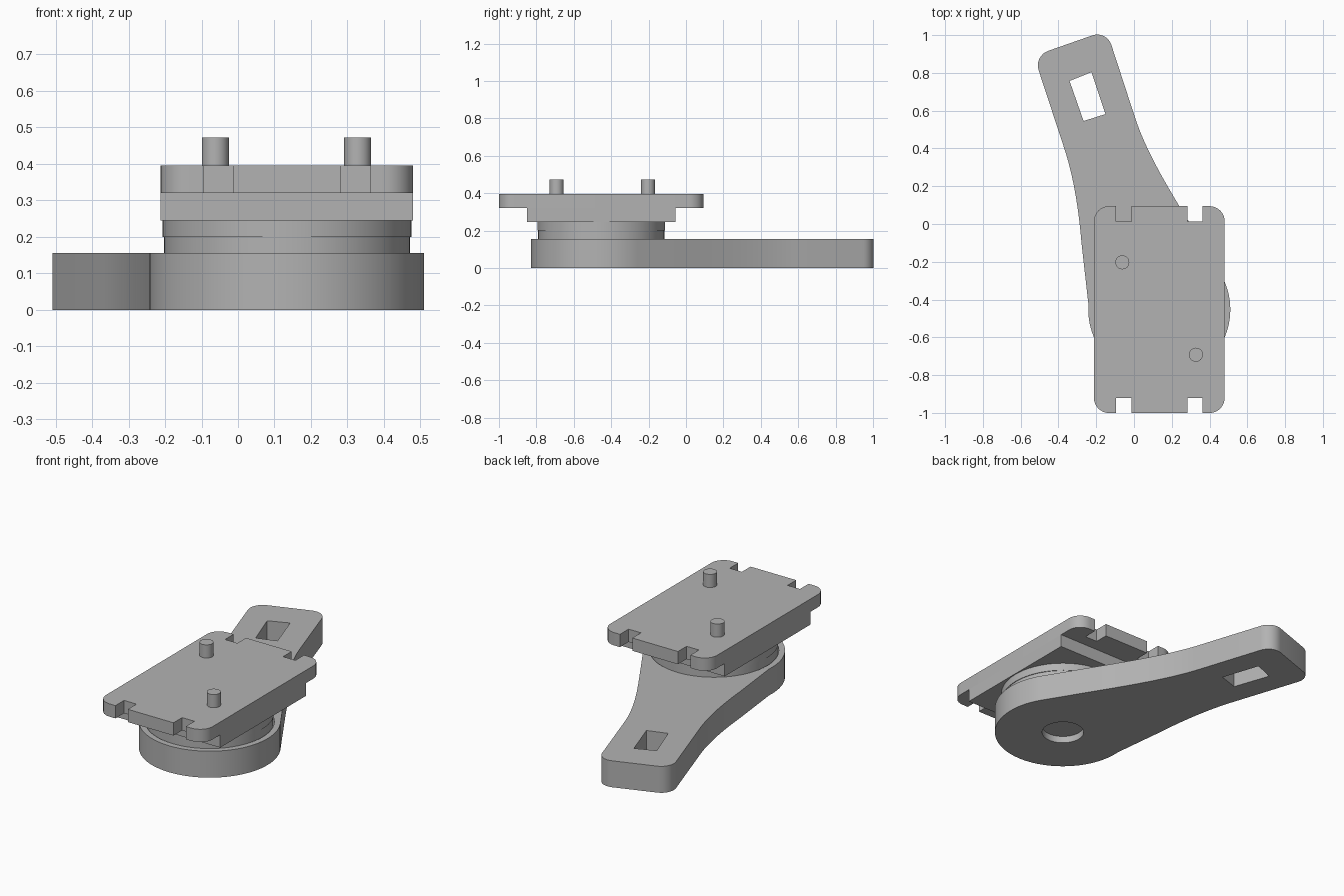
import bpy, bmesh, math
from mathutils import Vector
from mathutils.geometry import interpolate_bezier

cube = bpy.data.objects.get("Cube")
if cube:
    bpy.data.objects.remove(cube, do_unlink=True)

grey = bpy.data.materials.new("plain grey")
grey.use_nodes = True
grey.diffuse_color = (0.45, 0.45, 0.45, 1)
grey.node_tree.nodes["Principled BSDF"].inputs["Base Color"].default_value = grey.diffuse_color

HUB = Vector((0.134, -0.453))


def prism(name, outline, z0, z1):
    """Extrude a closed 2D outline from z0 to z1."""
    bm = bmesh.new()
    face = bm.faces.new([bm.verts.new((p[0], p[1], z0)) for p in outline])
    top = bmesh.ops.extrude_face_region(bm, geom=[face])["geom"]
    bmesh.ops.translate(bm, vec=(0, 0, z1 - z0),
                        verts=[v for v in top if isinstance(v, bmesh.types.BMVert)])
    bmesh.ops.recalc_face_normals(bm, faces=bm.faces)
    mesh = bpy.data.meshes.new(name)
    bm.to_mesh(mesh)
    bm.free()
    mesh.materials.append(grey)
    obj = bpy.data.objects.new(name, mesh)
    bpy.context.collection.objects.link(obj)
    return obj


def arc(centre, radius, start, end, steps):
    angles = [math.radians(start + (end - start) * i / steps) for i in range(steps + 1)]
    return [Vector(centre) + radius * Vector((math.cos(a), math.sin(a))) for a in angles]


def circle(centre, radius, steps=64):
    return arc(centre, radius, 0, 360, steps)[:-1]


def bezier(*points):
    curve = interpolate_bezier(*[Vector(p).to_3d() for p in points], 14)
    return [p.to_2d() for p in curve]


def round_corner(before, corner, after, radius, steps=8):
    """Round a square corner between two neighbouring points."""
    c = Vector(corner)
    u = (Vector(before) - c).normalized()
    v = (Vector(after) - c).normalized()
    turns = [math.pi / 2 * i / steps for i in range(steps + 1)]
    return [c + radius * (u * (1 - math.sin(t)) + v * (1 - math.cos(t))) for t in turns]


def select(obj):
    bpy.ops.object.select_all(action="DESELECT")
    obj.select_set(True)
    bpy.context.view_layer.objects.active = obj


def cut(obj, cutter):
    cutter.hide_render = True
    mod = obj.modifiers.new("cut", "BOOLEAN")
    mod.operation, mod.solver, mod.object = "DIFFERENCE", "EXACT", cutter
    select(obj)
    bpy.ops.object.modifier_apply(modifier=mod.name)
    bpy.data.objects.remove(cutter, do_unlink=True)


# Lever arm: round head, curved neck and rounded handle end
tip_right, tip_left = (-0.145, 1.025), (-0.53, 0.89)
neck_right, neck_left = (0, 0.58), (-0.368, 0.397)
outline = arc(HUB, 0.376, 176, 391, 56)
outline += bezier((0.24, 0.095), (0.14, 0.26), (0.05, 0.42), neck_right)
outline += round_corner(neck_right, tip_right, tip_left, 0.08)
outline += round_corner(tip_right, tip_left, neck_left, 0.08)
outline += bezier(neck_left, (-0.32, 0.25), (-0.293, 0.08), (-0.278, -0.1))
arm = prism("lever_arm", outline, 0, 0.155)

# Handle slot, turntable pocket and bottom hole
slot = [(-0.341, 0.757), (-0.225, 0.804), (-0.151, 0.582), (-0.267, 0.545)]
cut(arm, prism("slot_cutter", slot, -0.1, 0.3))
cut(arm, prism("pocket_cutter", circle(HUB, 0.343), 0.04, 0.3))
cut(arm, prism("hole_cutter", circle(HUB, 0.115), -0.1, 0.1))

# Turntable seated in the pocket
lower = prism("turntable_lower", circle(HUB, 0.337), 0.041, 0.2)
upper = prism("turntable_upper", circle(HUB, 0.341), 0.2, 0.245)

# Support block under the plate
half_x, half_y = 0.346, 0.5475
block = prism("support_block", [HUB + Vector((sx * half_x, sy * 0.3975))
              for sx, sy in ((-1, -1), (1, -1), (1, 1), (-1, 1))], 0.245, 0.32)

# Top plate: rounded corners, two notches in each short edge
edge = [(-0.228, -half_y), (-0.228, -half_y + 0.08),
        (-0.148, -half_y + 0.08), (-0.148, -half_y)]
edge = [Vector(p) for p in edge]
half = round_corner((-half_x, 0), (-half_x, -half_y), (0, -half_y), 0.08)
half += edge + [Vector((-p.x, p.y)) for p in reversed(edge)]
half += round_corner((0, -half_y), (half_x, -half_y), (half_x, 0), 0.08)
plate = prism("top_plate", [HUB + p for p in half] + [HUB - p for p in half], 0.32, 0.395)

# Locating pegs
pegs = [prism(side + "_peg", circle(pos, 0.037, 32), 0.395, 0.472)
        for side, pos in (("rear", (-0.062, -0.203)), ("front", (0.328, -0.692)))]

for obj in [arm, lower, upper, block, plate] + pegs:
    select(obj)
    bpy.ops.object.shade_smooth_by_angle(angle=math.radians(30))
